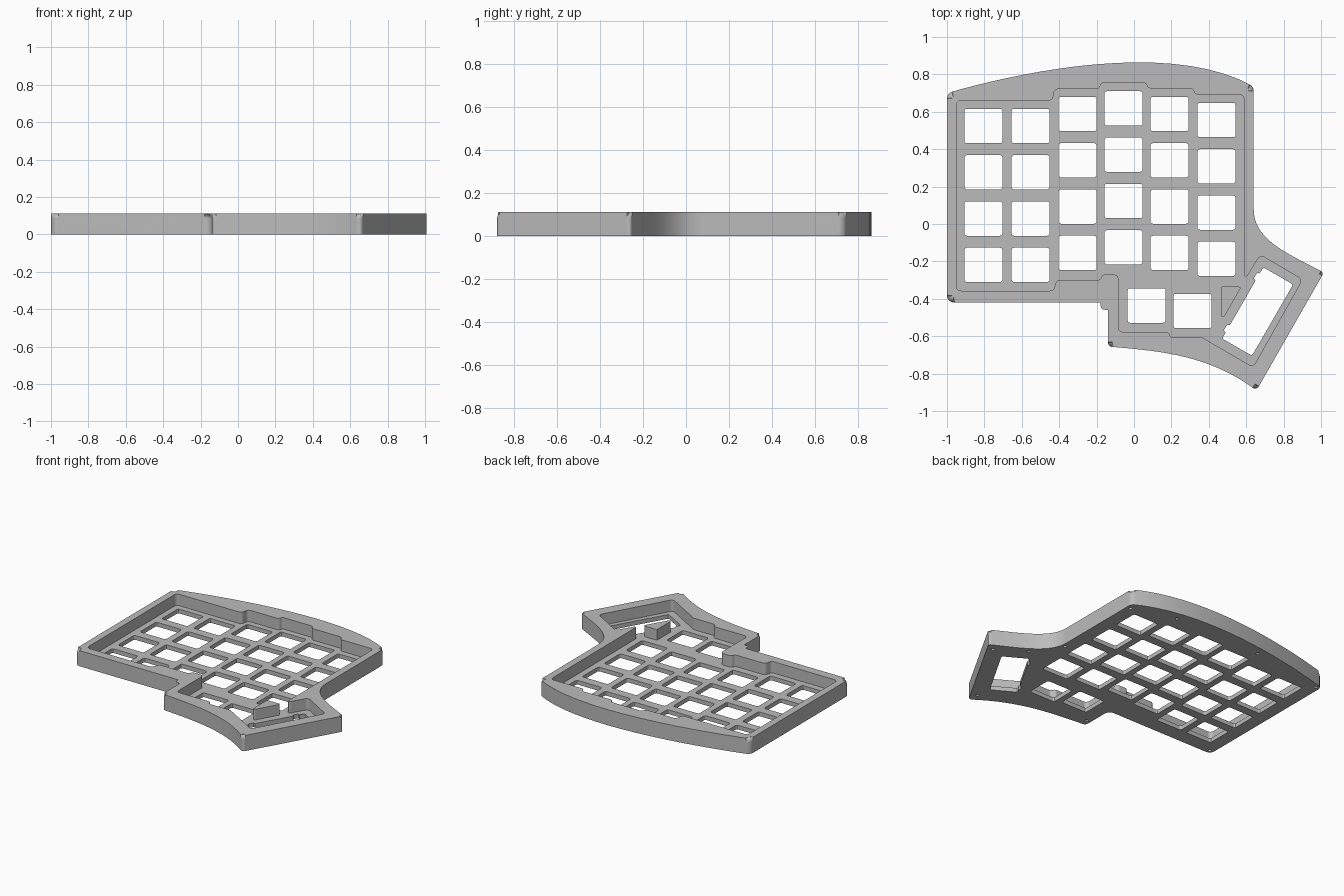
import bpy, bmesh, math
from mathutils import Vector, Matrix

cube = bpy.data.objects.get("Cube")
if cube:
    bpy.data.objects.remove(cube, do_unlink=True)

HEIGHT, PLATE = 0.112, 0.03

grey = bpy.data.materials.new("case_grey")
grey.use_nodes = True
colour = (0.5, 0.5, 0.5, 1)
grey.diffuse_color = colour
grey.node_tree.nodes["Principled BSDF"].inputs["Base Color"].default_value = colour


def curve(a, b, c, d, steps=18):
    """Sample a cubic curve through end points a and d."""
    a, b, c, d = map(Vector, (a, b, c, d))
    ts = [i / steps for i in range(steps + 1)]
    return [a*(1-t)**3 + 3*b*t*(1-t)**2 + 3*c*t*t*(1-t) + d*t**3 for t in ts]


def fillet(points, radius, steps=6):
    """Round every real corner of a closed outline."""
    pts, out = [Vector(p) for p in points], []
    for i, p in enumerate(pts):
        u, v = pts[i - 1] - p, pts[(i + 1) % len(pts)] - p
        reach = 0.48 * min(u.length, v.length)
        angle = u.angle(v)
        if angle > math.radians(160):
            out.append(p)
            continue
        cut = min(radius / math.tan(angle / 2), reach)
        r = cut * math.tan(angle / 2)
        centre = p + (u.normalized() + v.normalized()).normalized() * (r / math.sin(angle / 2))
        start, end = p + u.normalized() * cut - centre, p + v.normalized() * cut - centre
        sweep = start.angle_signed(end)
        for k in range(steps + 1):
            out.append(centre + Matrix.Rotation(-sweep * k / steps, 2) @ start)
    return out


def add_prism(bm, outline, z0, z1):
    """Add a closed prism and return its top face."""
    low = [bm.verts.new((p[0], p[1], z0)) for p in outline]
    high = [bm.verts.new((p[0], p[1], z1)) for p in outline]
    n = len(low)
    for i in range(n):
        j = (i + 1) % n
        bm.faces.new((low[i], low[j], high[j], high[i]))
    bm.faces.new(low[::-1])
    return bm.faces.new(high)


def make_object(name, bm):
    bmesh.ops.recalc_face_normals(bm, faces=bm.faces)
    mesh = bpy.data.meshes.new(name)
    bm.to_mesh(mesh)
    bm.free()
    mesh.materials.append(grey)
    obj = bpy.data.objects.new(name, mesh)
    bpy.context.collection.objects.link(obj)
    return obj


def select(obj):
    bpy.ops.object.select_all(action='DESELECT')
    obj.select_set(True)
    bpy.context.view_layer.objects.active = obj


def cut(target, cutter):
    cutter.hide_render = True
    mod = target.modifiers.new("cut", 'BOOLEAN')
    mod.operation, mod.solver, mod.object = 'DIFFERENCE', 'EXACT', cutter
    select(target)
    bpy.ops.object.modifier_apply(modifier=mod.name)
    bpy.data.objects.remove(cutter, do_unlink=True)


# Case body: curved outline with a rounded top rim
outline = curve((-1, .70), (-.6, .815), (.2, .985), (.64, .735))
outline += curve((.64, .08), (.64, -.09), (.83, -.16), (1.015, -.26))
outline += curve((.655, -.89), (.4, -.70), (.15, -.68), (-.14, -.655))
outline += [(-.14, -.42), (-1, -.42)]
bm = bmesh.new()
top = add_prism(bm, fillet(outline, .04), 0, HEIGHT)
bmesh.ops.bevel(bm, geom=list(top.edges), offset=.028, offset_type='OFFSET',
                segments=4, profile=.5, affect='EDGES', clamp_overlap=False)
case = make_object("keyboard_case", bm)

# Stepped pocket that leaves the wall and the switch plate
pocket = [(-.95, .66), (-.435, .66), (-.425, .722), (-.185, .722), (-.175, .755),
          (.065, .755), (.075, .725), (.315, .725), (.325, .692), (.588, .692),
          (.59, -.28), (.605, -.28), (.675, -.165), (.9, -.297), (.637, -.765),
          (.365, -.607), (.195, -.607), (.185, -.577), (-.083, -.577),
          (-.083, -.27), (-.17, -.27), (-.18, -.3), (-.415, -.3),
          (-.43, -.357), (-.95, -.357)]
bm = bmesh.new()
add_prism(bm, fillet(pocket, .025), PLATE, HEIGHT + .1)
cut(case, make_object("pocket_cutter", bm))

# Key openings: staggered columns of four, then two thumb keys
PITCH = .2475
columns = [(-.805, .524), (-.553, .524), (-.302, .588),
           (-.056, .618), (.19, .588), (.441, .556)]
keys = [(x, y - row * PITCH) for x, y in columns for row in range(4)]
keys += [(.067, -.436), (.313, -.465)]
bm = bmesh.new()
for x, y in keys:
    corners = [(x + sx * .102, y + sy * .092)
               for sx, sy in ((-1, -1), (1, -1), (1, 1), (-1, 1))]
    add_prism(bm, fillet(corners, .014, 3), -.1, HEIGHT + .1)

# Slanted module opening with two small side notches
long_axis, side_axis = Vector((.5, .866)), Vector((.866, -.5))
slot = [(-.22, .092), (.22, .092), (.22, -.092), (.18, -.092), (.18, -.106),
        (.14, -.106), (.14, -.092), (-.14, -.092), (-.14, -.106),
        (-.18, -.106), (-.18, -.092), (-.22, -.092)]
centre = Vector((.661, -.468))
slot = [centre + long_axis * a + side_axis * b for a, b in slot]
add_prism(bm, fillet(slot, .012, 3), -.1, HEIGHT + .1)

# Blind screw holes on the underside
screws = [(.61, .69), (.29, .78), (-.4, .77), (-.97, .68), (-.97, -.39),
          (-.11, -.61), (.645, -.81), (.95, -.29), (.76, -.16), (.617, .04)]
for x, y in screws:
    ring = [(x + .012 * math.cos(a * math.pi / 6), y + .012 * math.sin(a * math.pi / 6))
            for a in range(12)]
    add_prism(bm, ring, -.1, .05)
cut(case, make_object("opening_cutter", bm))

# Triangular block beside the module opening
bm = bmesh.new()
add_prism(bm, fillet([(.465, -.335), (.575, -.335), (.482, -.497), (.465, -.497)], .008, 3),
          PLATE - .01, HEIGHT - .005)
block = make_object("triangular_block", bm)

for obj in (case, block):
    select(obj)
    bpy.ops.object.shade_smooth_by_angle(angle=math.radians(30))
    weighted = obj.modifiers.new("weighted_normals", 'WEIGHTED_NORMAL')
    weighted.keep_sharp = True
